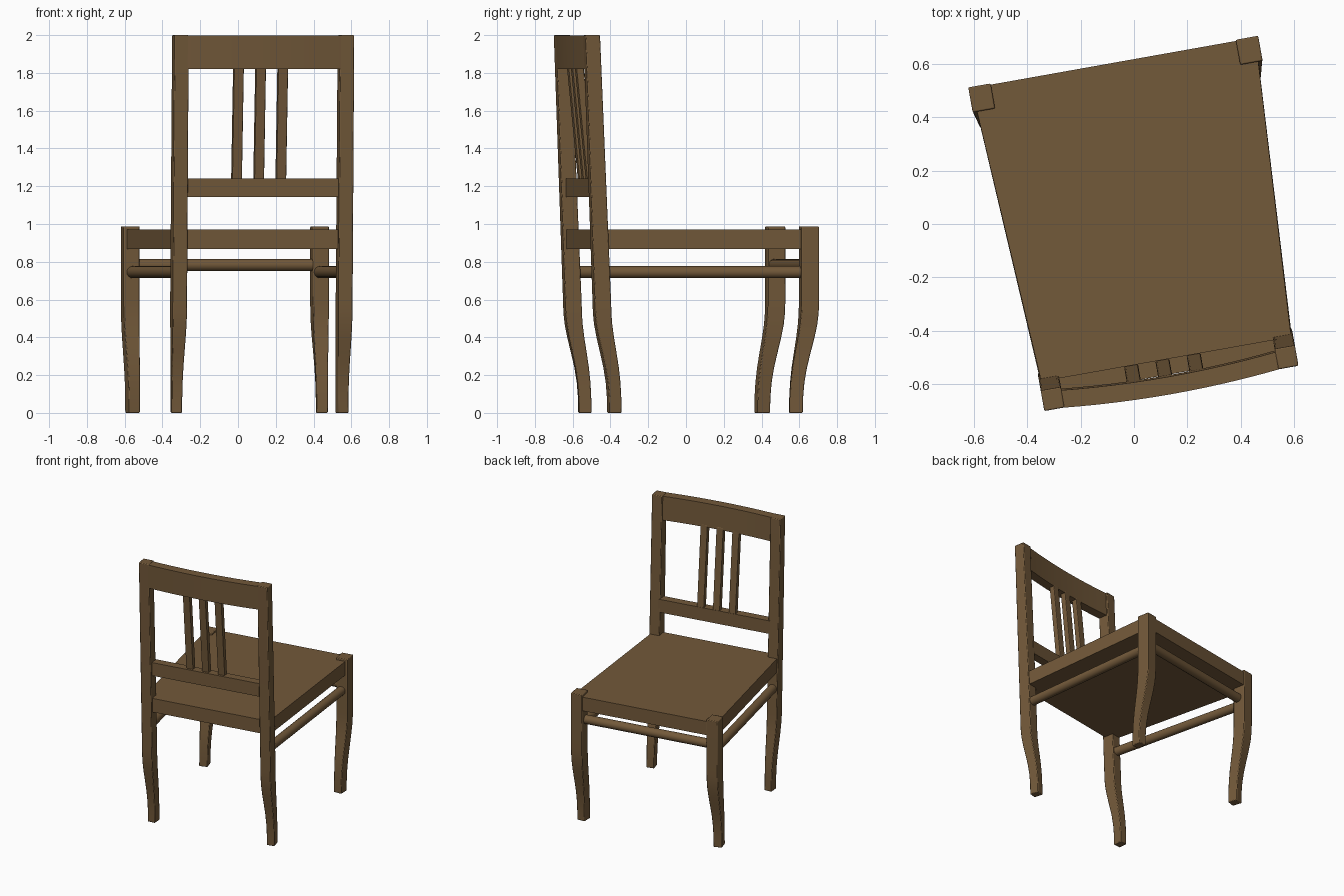
import bpy, bmesh, math
from mathutils import Matrix, Vector

if "Cube" in bpy.data.objects:
    bpy.data.objects.remove(bpy.data.objects["Cube"])

# The chair is turned about ten degrees and sits slightly off its own axis
TURN = Matrix.Rotation(math.radians(10.1), 4, 'Z')
MID = 0.03

wood = bpy.data.materials.new("brown wood")
wood.diffuse_color = (0.17, 0.10, 0.042, 1)
wood.use_nodes = True
wood.node_tree.nodes["Principled BSDF"].inputs["Base Color"].default_value = wood.diffuse_color


def place(u, v, z):
    return TURN @ Vector((u + MID, v, z))


def loft(name, rings, bevel=0.0, smooth=0):
    """Skin a list of equally sized point rings and cap both ends."""
    bm = bmesh.new()
    vr = [[bm.verts.new(place(*p)) for p in ring] for ring in rings]
    n = len(vr[0])
    for a, b in zip(vr, vr[1:]):
        for i in range(n):
            j = (i + 1) % n
            bm.faces.new((a[i], a[j], b[j], b[i]))
    bm.faces.new(vr[0][::-1])
    bm.faces.new(vr[-1])
    bmesh.ops.recalc_face_normals(bm, faces=bm.faces)
    me = bpy.data.meshes.new(name)
    bm.to_mesh(me)
    bm.free()
    me.materials.append(wood)
    ob = bpy.data.objects.new(name, me)
    bpy.context.collection.objects.link(ob)
    if bevel:
        m = ob.modifiers.new("soft edges", 'BEVEL')
        m.width, m.segments, m.limit_method = bevel, 2, 'ANGLE'
        m.angle_limit = math.radians(40)
    if smooth:
        bpy.context.view_layer.objects.active = ob
        ob.select_set(True)
        bpy.ops.object.shade_smooth_by_angle(angle=math.radians(smooth))
        ob.select_set(False)
    return ob


def rect(u, v, z, w, d, deg=0):
    """Horizontal rectangle of width w and depth d."""
    c, s = math.cos(math.radians(deg)), math.sin(math.radians(deg))
    return [(u + x * c - y * s, v + x * s + y * c, z)
            for x, y in ((-w/2, -d/2), (w/2, -d/2), (w/2, d/2), (-w/2, d/2))]


def rod(name, a, b, r, sides=16):
    """Round bar between two points at equal height."""
    a, b = Vector(a), Vector(b)
    side = (b - a).normalized().cross(Vector((0, 0, 1)))
    ring = [side * r * math.cos(t) + Vector((0, 0, r * math.sin(t)))
            for t in (2 * math.pi * i / sides for i in range(sides))]
    loft(name, [[p + q for q in ring] for p in (a, b)], smooth=40)


# S-curve of the lower legs: (height, amount of sweep)
CURVE = [(0, 1), (0.08, 0.98), (0.16, 0.9), (0.24, 0.74), (0.32, 0.51),
         (0.40, 0.27), (0.47, 0.10), (0.53, 0.02), (0.58, 0)]


def mix(a, b, t):
    return a + (b - a) * t


for s, side in ((-1, "left"), (1, "right")):
    # Legs at the open end of the seat
    rings = [rect(s * 0.509, mix(0.565, 0.495, t), z, mix(0.085, 0.061, t),
                  mix(0.095, 0.071, t), -s * 8 * t) for z, t in CURVE]
    rings.append(rect(s * 0.509, 0.565, 0.987, 0.085, 0.095))
    loft("seat_leg_" + side, rings, 0.005, 30)
    # Tall leaning posts that carry the backrest
    rings = [rect(s * 0.445, mix(-0.537, -0.47, t), z, mix(0.077, 0.056, t),
                  mix(0.088, 0.066, t), s * 5 * t) for z, t in CURVE]
    rings.append(rect(s * 0.445, -0.592, 2.0, 0.077, 0.078))
    loft("back_post_" + side, rings, 0.005, 30)
    # Side stretchers
    rod("side_stretcher_" + side, (s * 0.445, -0.54, 0.745),
        (s * 0.506, 0.56, 0.745), 0.032)

rod("end_stretcher", (-0.5, 0.555, 0.783), (0.5, 0.555, 0.783), 0.032)

# Tapered seat
loft("seat", [[(-0.472, -0.575, z), (0.472, -0.575, z),
               (0.540, 0.608, z), (-0.540, 0.608, z)] for z in (0.868, 0.971)])

# Lower crossbar of the backrest
loft("lower_crossbar", [[(u, v, z) for v, z in
     ((-0.578, 1.143), (-0.518, 1.143), (-0.518, 1.241), (-0.578, 1.241))]
     for u in (-0.42, 0.42)])

# Bowed top rail, leaning with the posts
rings = []
for i in range(13):
    u = mix(-0.42, 0.42, i / 12)
    bow = -0.022 * (1 - (u / 0.42) ** 2)
    rings.append([(u, v + bow, z) for v, z in
                  ((-0.624, 1.82), (-0.558, 1.82), (-0.564, 1.997), (-0.630, 1.997))])
loft("top_rail", rings, smooth=30)

# Three upright slats
for i in range(3):
    u = -0.015 + (i - 1) * 0.119
    loft("back_slat_%d" % (i + 1), [rect(u, -0.538, 1.22, 0.053, 0.040),
                                    rect(u, -0.599, 1.84, 0.053, 0.040)], 0.006)
